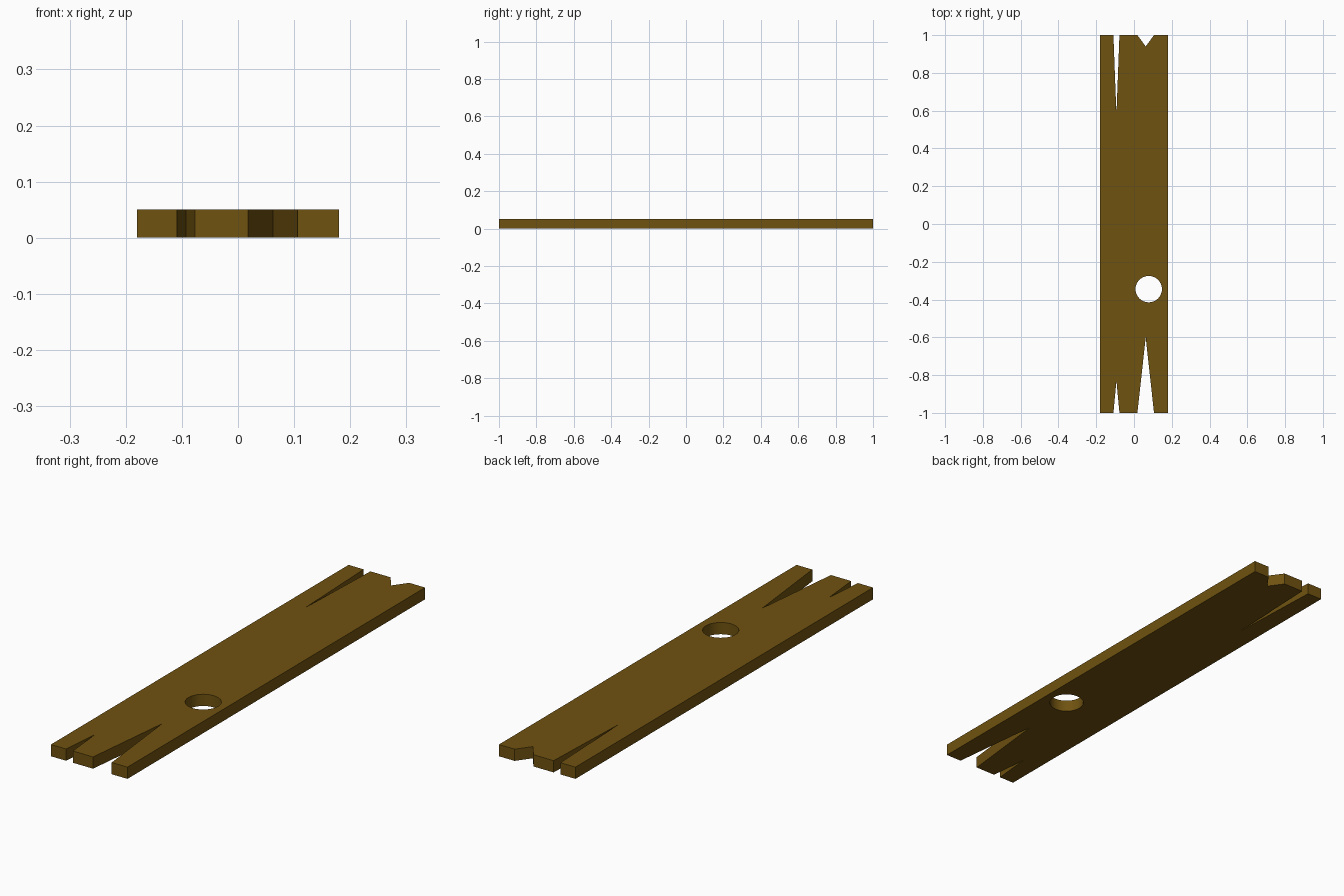
import bpy, math

if "Cube" in bpy.data.objects:
    bpy.data.objects.remove(bpy.data.objects["Cube"])

HALF_W, HALF_L, THICK = 0.18, 1.0, 0.05

def notch(x, half, tip_y, end_y):
    """Left-to-right points of one V-shaped split."""
    return [(x - half, end_y), (x, tip_y), (x + half, end_y)]

# Board outline with two splits at each end
front = [(-HALF_W, -HALF_L)] + notch(-0.093, 0.016, -0.83, -HALF_L) \
    + notch(0.062, 0.044, -0.60, -HALF_L) + [(HALF_W, -HALF_L)]
back = [(-HALF_W, HALF_L)] + notch(-0.093, 0.016, 0.58, HALF_L) \
    + notch(0.062, 0.044, 0.94, HALF_L) + [(HALF_W, HALF_L)]
outline = front + back[::-1]

# Round knot hole
N = 32
hole = [(0.078 + 0.07 * math.cos(2 * math.pi * i / N),
         -0.345 + 0.07 * math.sin(2 * math.pi * i / N)) for i in range(N)]

# Filled flat curve, extruded to the board thickness
curve = bpy.data.curves.new("plank", 'CURVE')
curve.dimensions = '2D'
curve.fill_mode = 'BOTH'
curve.extrude = THICK / 2
for pts in (outline, hole):
    s = curve.splines.new('POLY')
    s.points.add(len(pts) - 1)
    for p, (x, y) in zip(s.points, pts):
        p.co = (x, y, 0, 1)
    s.use_cyclic_u = True

plank = bpy.data.objects.new("plank", curve)
plank.location.z = THICK / 2
bpy.context.collection.objects.link(plank)
bpy.context.view_layer.objects.active = plank
plank.select_set(True)
bpy.ops.object.convert(target='MESH')
plank = bpy.context.object

# Weld the rims and keep edges crisp
bpy.ops.object.mode_set(mode='EDIT')
bpy.ops.mesh.select_all(action='SELECT')
bpy.ops.mesh.remove_doubles(threshold=0.0001)
bpy.ops.mesh.normals_make_consistent(inside=False)
bpy.ops.object.mode_set(mode='OBJECT')
bpy.ops.object.shade_smooth_by_angle(angle=math.radians(30))

# Brown wood
wood = bpy.data.materials.new("wood")
wood.diffuse_color = (0.16, 0.085, 0.005, 1)
wood.use_nodes = True
wood.node_tree.nodes["Principled BSDF"].inputs["Base Color"].default_value = wood.diffuse_color
plank.data.materials.clear()
plank.data.materials.append(wood)
